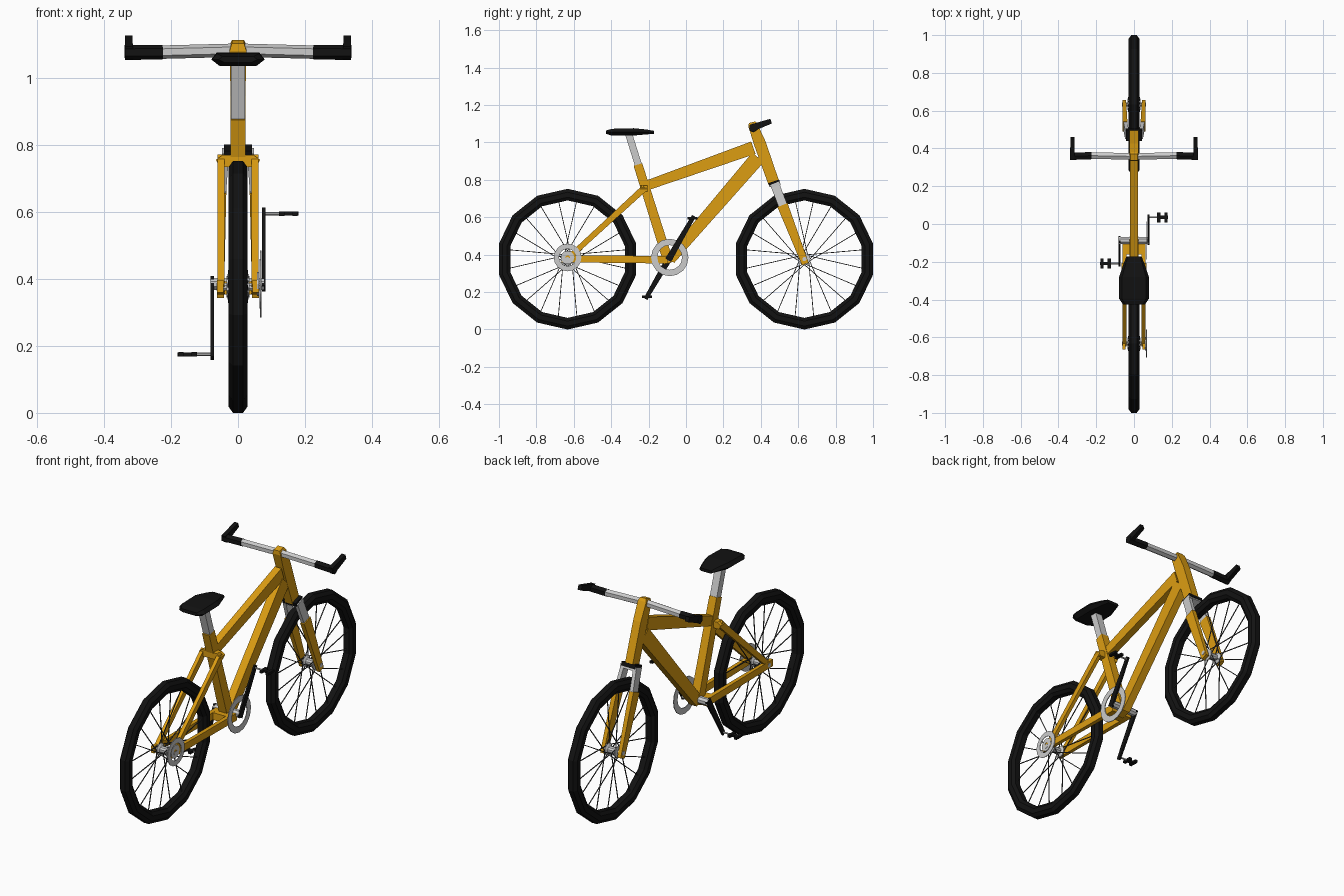
import bpy, bmesh, math
from mathutils import Vector

if "Cube" in bpy.data.objects:
    bpy.data.objects.remove(bpy.data.objects["Cube"])


def material(name, col):
    m = bpy.data.materials.new(name)
    m.diffuse_color = (*col, 1)
    m.use_nodes = True
    m.node_tree.nodes["Principled BSDF"].inputs["Base Color"].default_value = m.diffuse_color
    return m


GOLD = material("gold_paint", (0.72, 0.34, 0.006))
BLACK = material("black_rubber", (0.006, 0.006, 0.006))
WIRE = material("spoke_wire", (0.06, 0.06, 0.06))


def finish(name, bm, mat=None):
    bmesh.ops.recalc_face_normals(bm, faces=bm.faces)
    me = bpy.data.meshes.new(name)
    bm.to_mesh(me)
    bm.free()
    ob = bpy.data.objects.new(name, me)
    bpy.context.collection.objects.link(ob)
    if mat:
        me.materials.append(mat)
    return ob


def add_beam(bm, pts, sizes, sides=4):
    """Sweep a section of half-sizes (across, up) along points."""
    pts = [Vector(p) for p in pts]
    rings = []
    for i, p in enumerate(pts):
        d = (pts[min(i + 1, len(pts) - 1)] - pts[max(i - 1, 0)]).normalized()
        ref = Vector((0, 1, 0)) if abs(d.x) > 0.8 else Vector((1, 0, 0))
        v = d.cross(ref).normalized()
        u = v.cross(d)
        s = sizes[min(i, len(sizes) - 1)]
        k = math.sqrt(2) if sides == 4 else 1
        ring = []
        for j in range(sides):
            a = 2 * math.pi * (j + 0.5) / sides
            ring.append(bm.verts.new(p + k * (u * s[0] * math.cos(a) + v * s[1] * math.sin(a))))
        rings.append(ring)
    for a, b in zip(rings, rings[1:]):
        for j in range(sides):
            k = (j + 1) % sides
            bm.faces.new((a[j], a[k], b[k], b[j]))
    bm.faces.new(rings[0])
    bm.faces.new(rings[-1])


def beam(name, pts, sizes, mat=None, sides=4):
    bm = bmesh.new()
    add_beam(bm, pts, sizes, sides)
    return finish(name, bm, mat)


def ring(name, profile, n, y, z, mat=None):
    """Revolve a closed (x, radius) profile about a sideways axle."""
    bm = bmesh.new()
    rows = []
    for i in range(n):
        a = 2 * math.pi * i / n
        rows.append([bm.verts.new((x, y + r * math.sin(a), z + r * math.cos(a))) for x, r in profile])
    m = len(profile)
    for i in range(n):
        a, b = rows[i], rows[(i + 1) % n]
        for j in range(m):
            bm.faces.new((a[j], a[(j + 1) % m], b[(j + 1) % m], b[j]))
    return finish(name, bm, mat)


def flat_ring(name, x, t, r0, r1, n, y, z):
    return ring(name, [(x - t, r0), (x + t, r0), (x + t, r1), (x - t, r1)], n, y, z)


# wheels
WZ, R = 0.376, 0.376
for tag, wy in (("rear", -0.633), ("front", 0.633)):
    ring(tag + "_tyre", [(-0.015, R), (0.015, R), (0.028, R - 0.018), (0.028, R - 0.045),
                         (0.016, R - 0.062), (-0.016, R - 0.062), (-0.028, R - 0.045),
                         (-0.028, R - 0.018)], 14, wy, WZ, BLACK)
    beam(tag + "_axle", [(-0.064, wy, WZ), (0.064, wy, WZ)], [(0.012, 0.012)], sides=8)
    beam(tag + "_hub", [(-0.034, wy, WZ), (-0.028, wy, WZ), (-0.02, wy, WZ), (0.02, wy, WZ),
                        (0.028, wy, WZ), (0.034, wy, WZ)],
         [(0.032, 0.032)] * 2 + [(0.019, 0.019)] * 2 + [(0.032, 0.032)] * 2, sides=10)
    bm = bmesh.new()
    for i in range(20):
        a = 2 * math.pi * (i + 0.5) / 20
        b = a + (0.9 if i // 2 % 2 else -0.9)
        add_beam(bm, [(0.03 * (-1) ** i, wy + 0.027 * math.sin(b), WZ + 0.027 * math.cos(b)),
                      (0, wy + 0.325 * math.sin(a), WZ + 0.325 * math.cos(a))], [(0.002, 0.002)])
    finish(tag + "_spokes", bm, WIRE)

# main frame tubes
beam("seat_tube", [(0, -0.092, 0.355), (0, -0.257, 0.882)], [(0.024, 0.027), (0.022, 0.024)], GOLD)
beam("top_tube", [(0, -0.215, 0.768), (0, 0.36, 0.972)], [(0.02, 0.026), (0.02, 0.035)], GOLD)
beam("down_tube", [(0, -0.085, 0.375), (0, 0.385, 0.92)], [(0.022, 0.029), (0.022, 0.04)], GOLD)
beam("head_tube", [(0, 0.353, 1.108), (0, 0.358, 1.09), (0, 0.395, 0.995), (0, 0.47, 0.782)],
     [(0.018, 0.018), (0.025, 0.025), (0.023, 0.032), (0.023, 0.03)], GOLD)
beam("seat_post", [(0, -0.25, 0.865), (0, -0.308, 1.05)], [(0.021, 0.019)])

# rear triangle
for s, tag in ((1, "right"), (-1, "left")):
    beam(tag + "_seat_stay", [(s * 0.051, -0.22, 0.758), (s * 0.051, -0.64, 0.372)],
         [(0.01, 0.018), (0.01, 0.014)], GOLD)
    beam(tag + "_chain_stay", [(s * 0.05, -0.11, 0.373), (s * 0.053, -0.665, 0.378)],
         [(0.012, 0.02), (0.009, 0.019)], GOLD)
beam("seat_stay_bridge", [(-0.061, -0.226, 0.745), (-0.045, -0.226, 0.752), (0.045, -0.226, 0.752),
                          (0.061, -0.226, 0.745)],
     [(0.02, 0.012), (0.02, 0.018), (0.02, 0.018), (0.02, 0.012)], GOLD)
beam("chain_stay_bridge", [(-0.062, -0.13, 0.373), (0.062, -0.13, 0.373)], [(0.032, 0.02)], GOLD)

# suspension fork
beam("fork_seal", [(0, 0.469, 0.792), (0, 0.476, 0.772)], [(0.042, 0.03)], BLACK)
beam("fork_crown", [(0, 0.474, 0.782), (0, 0.482, 0.762)], [(0.048, 0.026)])
for s, tag in ((1, "right"), (-1, "left")):
    beam(tag + "_fork_upper", [(s * 0.037, 0.473, 0.78), (s * 0.047, 0.525, 0.645)], [(0.01, 0.024)])
    beam(tag + "_fork_lower", [(s * 0.048, 0.516, 0.665), (s * 0.052, 0.638, 0.35)],
         [(0.013, 0.029), (0.01, 0.019)], GOLD)

# handlebar, grips and bar ends
beam("handlebar", [(-0.23, 0.362, 1.077), (0, 0.358, 1.083), (0.23, 0.362, 1.077)],
     [(0.02, 0.02)], sides=6)
for s, tag in ((1, "right"), (-1, "left")):
    beam(tag + "_grip", [(s * 0.225, 0.362, 1.077), (s * 0.338, 0.358, 1.076)],
         [(0.022, 0.022)], BLACK, 6)
    beam(tag + "_bar_end", [(s * 0.326, 0.345, 1.075), (s * 0.326, 0.455, 1.114)],
         [(0.012, 0.02), (0.011, 0.013)], BLACK)

# saddle: width, bottom and top at stations from back to front
bm = bmesh.new()
prev = None
for y, w, lo, hi in ((-0.427, 0.058, 1.046, 1.064), (-0.395, 0.079, 1.036, 1.073),
                     (-0.28, 0.079, 1.037, 1.076), (-0.21, 0.055, 1.043, 1.069),
                     (-0.172, 0.04, 1.046, 1.062)):
    mid = (lo + hi) / 2
    row = [bm.verts.new((x * w, y, z)) for x, z in
           ((-1, mid), (-0.8, hi), (0.8, hi), (1, mid), (0.7, lo), (-0.7, lo))]
    if prev:
        for j in range(6):
            k = (j + 1) % 6
            bm.faces.new((prev[j], prev[k], row[k], row[j]))
    else:
        bm.faces.new(row)
    prev = row
bm.faces.new(prev)
finish("saddle", bm, BLACK)

# drivetrain
BY, BZ = -0.087, 0.385
flat_ring("chainring", 0.068, 0.002, 0.066, 0.1, 16, BY, BZ)
flat_ring("rear_sprocket", 0.066, 0.002, 0.046, 0.074, 16, -0.633, 0.385)
flat_ring("small_sprocket", 0.06, 0.003, 0.012, 0.036, 12, -0.633, 0.385)
beam("bottom_bracket", [(-0.08, BY, BZ), (0.078, BY, BZ)], [(0.02, 0.02)], sides=8)
for s, tag in ((1, "right"), (-1, "left")):
    py, pz = BY + s * 0.122, BZ + s * 0.21
    cy, cz = BY - s * 0.008, BZ - s * 0.014
    beam(tag + "_crank", [(s * 0.077, cy, cz), (s * 0.077, py + s * 0.007, pz + s * 0.012)],
         [(0.005, 0.018), (0.005, 0.011)], BLACK)
    beam(tag + "_pedal_spindle", [(s * 0.075, py, pz), (s * 0.178, py, pz)], [(0.005, 0.005)], sides=6)
    bm = bmesh.new()
    add_beam(bm, [(s * 0.122, py, pz), (s * 0.18, py, pz)], [(0.009, 0.006)])
    for x in (0.131, 0.17):
        add_beam(bm, [(s * x, py - 0.026, pz), (s * x, py + 0.026, pz)], [(0.008, 0.0065)])
    finish(tag + "_pedal", bm, BLACK)
